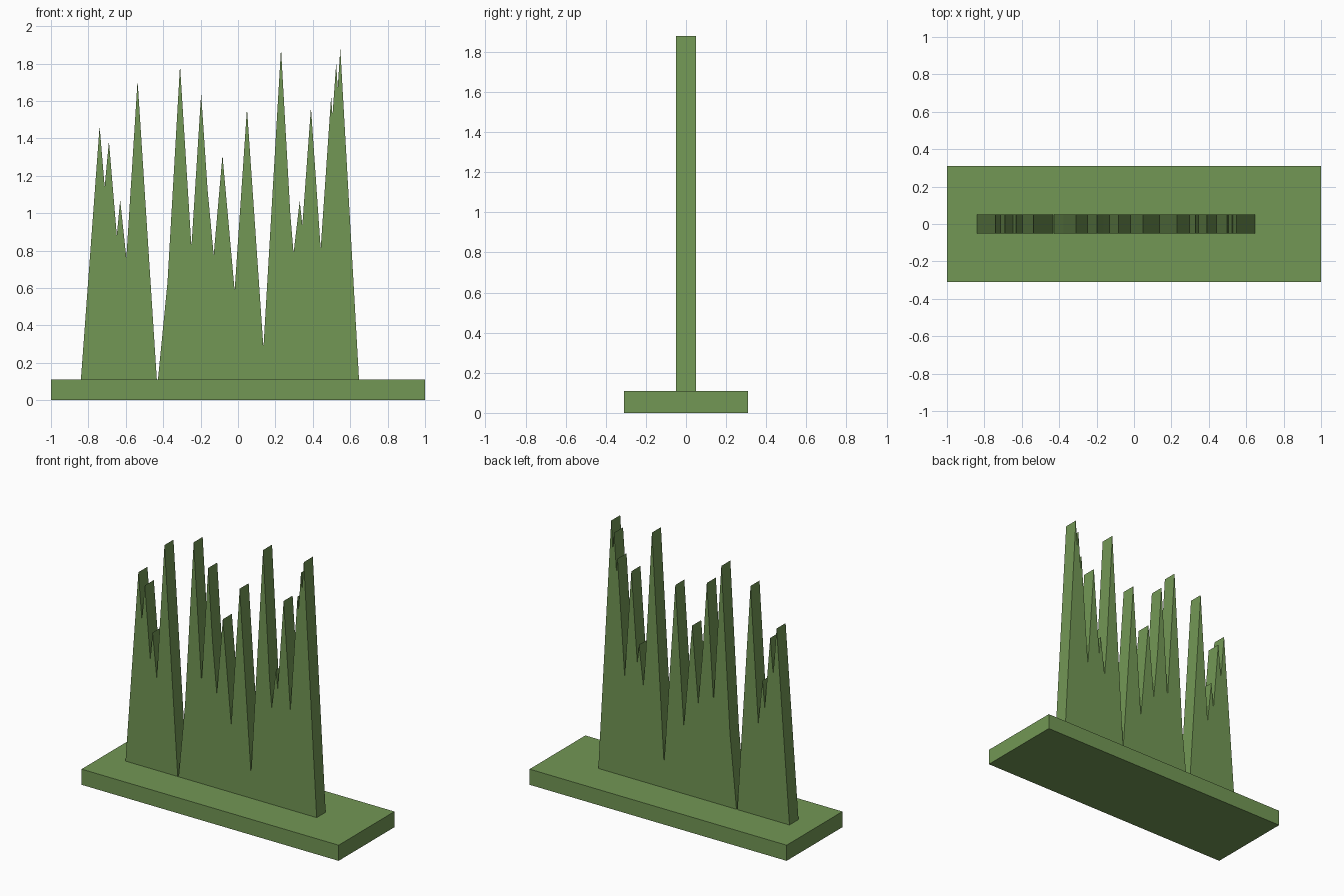
import bpy, bmesh

if "Cube" in bpy.data.objects:
    bpy.data.objects.remove(bpy.data.objects["Cube"])

green = bpy.data.materials.new("grass_green")
green.diffuse_color = (0.17, 0.31, 0.09, 1)
green.use_nodes = True
green.node_tree.nodes["Principled BSDF"].inputs["Base Color"].default_value = green.diffuse_color


def prism(name, outline, half_depth):
    """Extrude an x-z outline symmetrically along y."""
    bm = bmesh.new()
    face = bm.faces.new([bm.verts.new((x, -half_depth, z)) for x, z in outline])
    ext = bmesh.ops.extrude_face_region(bm, geom=[face])
    verts = [v for v in ext["geom"] if isinstance(v, bmesh.types.BMVert)]
    bmesh.ops.translate(bm, verts=verts, vec=(0, 2 * half_depth, 0))
    bmesh.ops.recalc_face_normals(bm, faces=bm.faces)
    mesh = bpy.data.meshes.new(name)
    bm.to_mesh(mesh)
    bm.free()
    mesh.materials.append(green)
    obj = bpy.data.objects.new(name, mesh)
    bpy.context.collection.objects.link(obj)
    return obj


# Ground slab
prism("base_slab", [(-1, 0), (1, 0), (1, 0.11), (-1, 0.11)], 0.31)

# Left clump of pointed blades, rooted in the slab
left_clump = [
    (-0.84, 0.11), (-0.74, 1.465), (-0.713, 1.14), (-0.69, 1.385),
    (-0.648, 0.88), (-0.63, 1.07), (-0.597, 0.76), (-0.537, 1.71),
    (-0.434, 0.11), (-0.434, 0.06), (-0.84, 0.06),
]
prism("grass_left", left_clump, 0.05)

# Right clump of pointed blades
right_clump = [
    (-0.428, 0.11), (-0.377, 0.63), (-0.31, 1.79), (-0.249, 0.82),
    (-0.197, 1.64), (-0.163, 1.13), (-0.13, 0.775), (-0.083, 1.31),
    (-0.018, 0.585), (0.048, 1.56), (0.136, 0.28), (0.23, 1.88),
    (0.28, 0.99), (0.297, 0.785), (0.33, 1.065), (0.344, 0.935),
    (0.39, 1.565), (0.442, 0.81), (0.498, 1.625), (0.505, 1.52),
    (0.525, 1.80), (0.533, 1.67), (0.547, 1.88), (0.647, 0.11),
    (0.647, 0.06), (-0.428, 0.06),
]
prism("grass_right", right_clump, 0.05)
